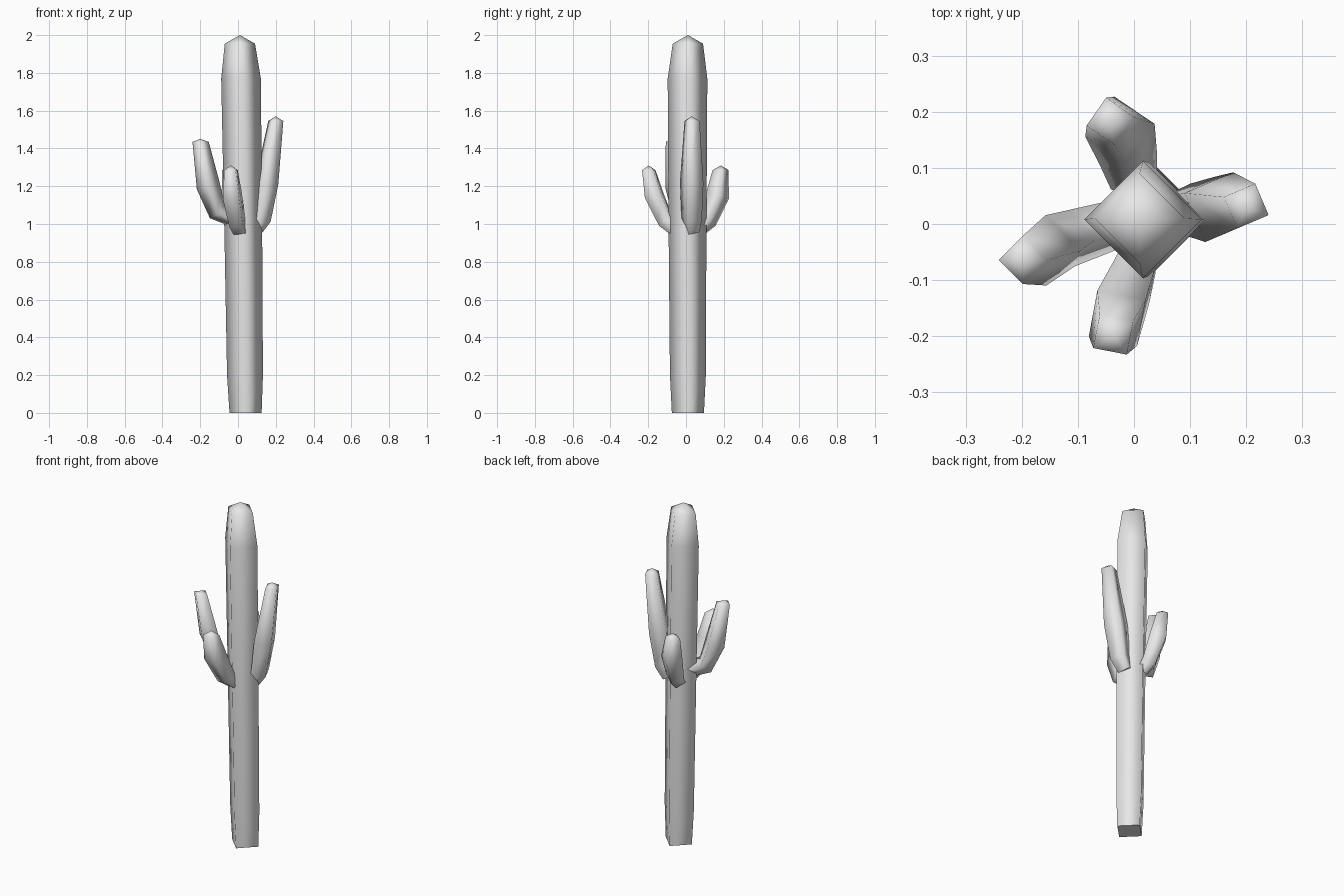
import bpy
import bmesh
import math
from mathutils import Vector, Matrix

cube = bpy.data.objects.get("Cube")
if cube:
    bpy.data.objects.remove(cube, do_unlink=True)

GREY = (0.8, 0.8, 0.8, 1.0)
skin = bpy.data.materials.new("light_grey_skin")
skin.use_nodes = True
skin.diffuse_color = GREY
skin.node_tree.nodes["Principled BSDF"].inputs["Base Color"].default_value = GREY


def stem(name, path, tip, angle=0.0, bend=True):
    """Four-sided tapering stem along (x, y, z, radius) rings, closed by a pointed tip."""
    bm = bmesh.new()
    centres = [Vector(p[:3]) for p in path]
    last = len(path) - 1
    rings = []
    for i, (centre, p) in enumerate(zip(centres, path)):
        # tilt each ring across the path; the top ring stays level
        turn = Matrix.Identity(3)
        if bend and i < last:
            along = (centres[i + 1] - centre).normalized()
            if i:
                along += (centre - centres[i - 1]).normalized()
            turn = Vector((0, 0, 1)).rotation_difference(along).to_matrix()
        ring = []
        for k in range(4):
            a = math.radians(angle + 90 * k)
            ring.append(bm.verts.new(centre + turn @ Vector((math.cos(a), math.sin(a), 0)) * p[3]))
        rings.append(ring)
    for low, high in zip(rings, rings[1:]):
        for k in range(4):
            n = (k + 1) % 4
            bm.faces.new((low[k], low[n], high[n], high[k]))
    top = bm.verts.new(tip)
    for k in range(4):
        bm.faces.new((rings[-1][k], rings[-1][(k + 1) % 4], top))
    for f in bm.faces:
        f.smooth = True
    bm.faces.new(rings[0][::-1]).smooth = False  # flat base
    bmesh.ops.recalc_face_normals(bm, faces=bm.faces)
    mesh = bpy.data.meshes.new(name)
    bm.to_mesh(mesh)
    bm.free()
    mesh.materials.append(skin)
    obj = bpy.data.objects.new(name, mesh)
    bpy.context.collection.objects.link(obj)
    return obj


# Upright trunk
stem("trunk", [(0.04, 0.01, 0, 0.085), (0.037, 0.01, 0.2, 0.095),
               (0.028, 0.008, 0.95, 0.1), (0.016, 0.008, 1.77, 0.105),
               (0.01, 0.01, 1.955, 0.08)], (0.01, 0.01, 2.0), bend=False)

# Four upward-curving arms
stem("left_arm", [(0.085, 0.03, 0.965, 0.045), (0.122, 0.03, 1.03, 0.058),
                  (0.152, 0.03, 1.22, 0.067), (0.2, 0.032, 1.545, 0.043)],
     (0.2, 0.03, 1.57), angle=-22)
stem("right_arm", [(-0.03, 0, 1.03, 0.045), (-0.11, -0.025, 1.065, 0.052),
                   (-0.157, -0.047, 1.2, 0.063), (-0.198, -0.064, 1.435, 0.043)],
     (-0.2, -0.064, 1.45))
stem("front_arm", [(0.01, -0.06, 0.97, 0.045), (-0.005, -0.105, 1.01, 0.053),
                   (-0.03, -0.168, 1.15, 0.062), (-0.037, -0.197, 1.285, 0.043)],
     (-0.037, -0.197, 1.31), angle=34)
stem("back_arm", [(0.0, 0.07, 0.975, 0.042), (-0.01, 0.115, 1.02, 0.052),
                  (-0.025, 0.167, 1.15, 0.063), (-0.042, 0.183, 1.285, 0.043)],
     (-0.042, 0.185, 1.31), angle=10)
